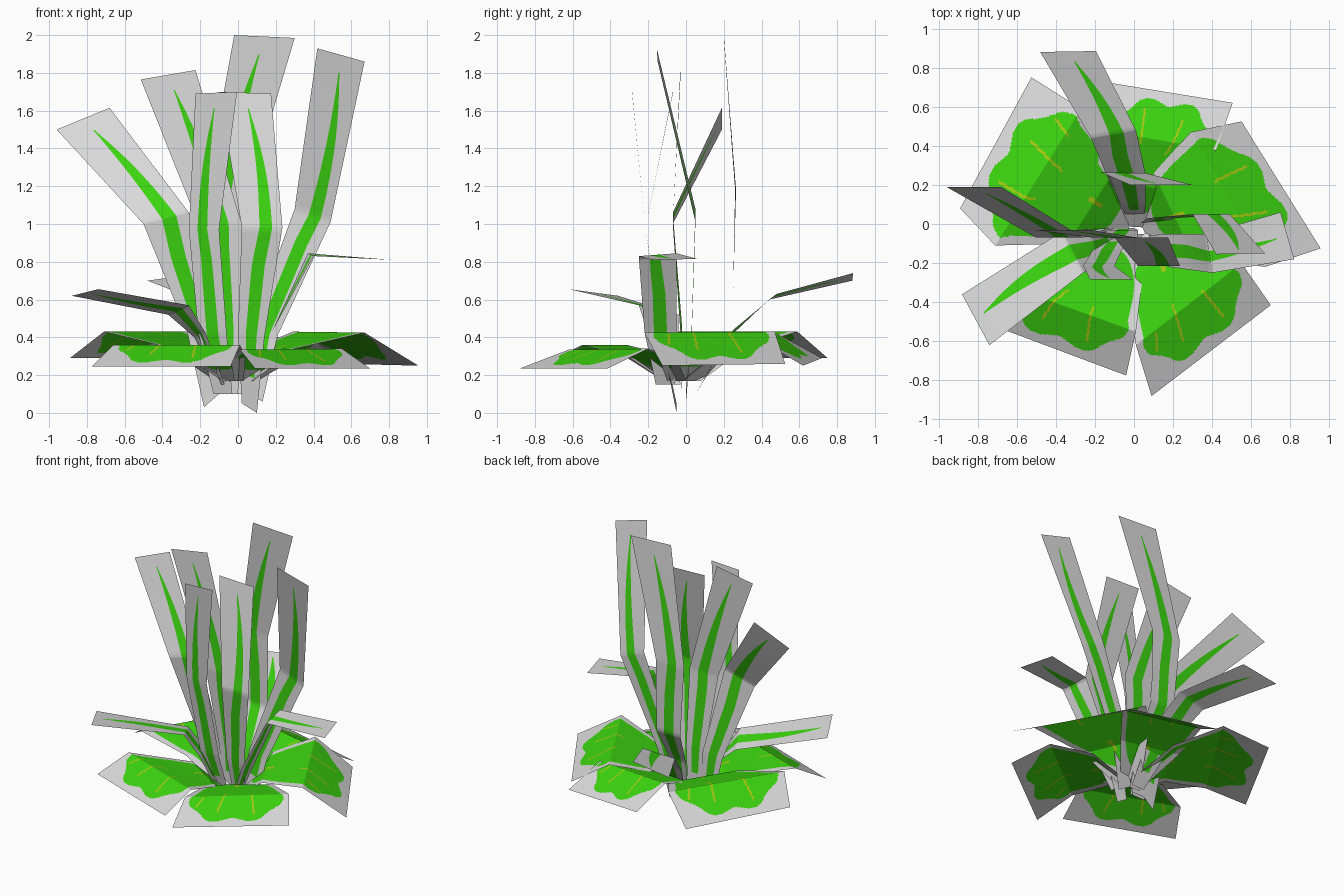
import bpy, math
from mathutils import Vector

if "Cube" in bpy.data.objects:
    bpy.data.objects.remove(bpy.data.objects["Cube"])


def material(name, rgb):
    m = bpy.data.materials.new(name)
    m.diffuse_color = (*rgb, 1)
    m.use_nodes = True
    m.node_tree.nodes["Principled BSDF"].inputs["Base Color"].default_value = m.diffuse_color
    return m


MATS = [material("pale_grey_card", (0.70, 0.70, 0.70)),
        material("leaf_green", (0.045, 0.66, 0.005)),
        material("vein_yellow", (0.38, 0.60, 0.006))]


def card_sampler(rows):
    """Point on a bent card: t runs root to tip, u from left to right."""
    rows = [(Vector(a), Vector(b)) for a, b in rows]
    mids = [(a + b) / 2 for a, b in rows]
    d = [0]
    for p, q in zip(mids, mids[1:]):
        d.append(d[-1] + (q - p).length)
    d = [x / d[-1] for x in d]

    def at(t, u):
        i = 0
        while i < len(d) - 2 and t > d[i + 1]:
            i += 1
        k = (t - d[i]) / (d[i + 1] - d[i])
        left = rows[i][0].lerp(rows[i + 1][0], k)
        right = rows[i][1].lerp(rows[i + 1][1], k)
        return left.lerp(right, u)
    return at, d


def build(name, at, ts, columns, rule):
    """Grid mesh; columns(t) gives u values, rule(t, u, column) the colour."""
    verts, faces, mats = [], [], []
    for t in ts:
        verts += [at(t, u) for u in columns(t)]
    n = len(columns(0))
    for i in range(len(ts) - 1):
        tm = (ts[i] + ts[i + 1]) / 2
        us = columns(tm)
        for j in range(n - 1):
            a = i * n + j
            faces.append((a, a + 1, a + n + 1, a + n))
            mats.append(rule(tm, (us[j] + us[j + 1]) / 2, j))
    me = bpy.data.meshes.new(name)
    me.from_pydata(verts, [], faces)
    for m in MATS:
        me.materials.append(m)
    me.polygons.foreach_set("material_index", mats)
    me.polygons.foreach_set("use_smooth", [True] * len(faces))
    ob = bpy.data.objects.new(name, me)
    bpy.context.collection.objects.link(ob)


def blade(name, bow, rows):
    """Narrow card with a tapering green stripe that bows to one side."""
    at, d = card_sampler(rows)
    ts = sorted(set([i / 40 for i in range(41)] + d))

    def columns(t):
        w = max(0.012, 0.21 * (1 - min(1, t / 0.96) ** 2.6))
        c = 0.5 + bow * math.sin(math.pi * min(1, max(0, (t - 0.45) / 0.53)))
        return [0, c - w, c + w, 1]
    build(name, at, ts, columns,
          lambda t, u, j: 1 if j == 1 and 0.1 < t < 0.95 else 0)


def broad_leaf(name, rows):
    """Wide card painted with a lobed leaf and a few yellow veins."""
    at, d = card_sampler(rows)
    n = 108
    ts = sorted(set([i / n for i in range(n + 1)] + d))
    us = [i / n for i in range(n + 1)]

    def rule(t, u, j):
        x, y = (u - 0.5) * 2, t - 0.52
        a, b = abs(x) / 0.87, abs(y) / 0.41
        ang = math.atan2(y / 0.41, x / 0.87)
        lobes = 0.16 * math.cos(8 * ang) if y > 0.1 else 0
        if a ** 3 + b ** 3 > 0.95 - lobes:
            return 0
        # veins: slope, start, end, half width
        for slope, lo, hi, w in ((0.1, 0.24, 0.34, 0.05), (0.3, 0.56, 0.82, 0.018),
                                 (-0.35, 0.6, 0.86, 0.018), (0.75, 0.64, 0.76, 0.018)):
            if lo < t < hi and abs(x - slope * (t + 0.2)) < w:
                return 2
        return 1
    build(name, at, ts, lambda t: us, rule)


# tall upright blades, rows from root to tip
blade("tall_blade_left", .10, [
    ((-.18, -.02, .03), (-.10, -.02, .10)), ((-.27, -.03, .43), (-.12, -.02, .45)),
    ((-.50, -.07, 1.0), (-.26, -.07, 1.06)), ((-.96, .19, 1.50), (-.68, .19, 1.615))])
blade("tall_blade_back_left", .08, [
    ((-.10, -.02, .10), (0, -.02, .10)), ((-.13, -.03, .45), (.02, -.03, .45)),
    ((-.21, -.07, 1.0), (.02, -.07, 1.0)), ((-.515, -.03, 1.765), (-.225, -.03, 1.815))])
blade("tall_blade_front_left", -.10, [
    ((-.13, -.05, .10), (-.03, -.05, .10)), ((-.21, -.13, .42), (-.06, -.13, .42)),
    ((-.26, -.215, .97), (-.10, -.215, .97)), ((-.225, -.285, 1.69), (-.005, -.285, 1.70))])
blade("tall_blade_front_right", .14, [
    ((.02, -.05, .05), (.10, -.05, 0)), ((0, -.13, .42), (.14, -.13, .40)),
    ((.02, -.215, .98), (.235, -.215, .98)), ((-.10, -.07, 1.70), (.175, -.07, 1.69))])
blade("tall_blade_back", -.10, [
    ((-.03, .02, .10), (.05, .02, .10)), ((-.07, .10, .40), (.06, .10, .40)),
    ((-.13, .25, .66), (.06, .25, .66)), ((-.17, .265, 1.18), (.06, .26, 1.18)),
    ((-.02, .20, 2.0), (.30, .20, 1.985))])
blade("tall_blade_right", .13, [
    ((.03, 0, .12), (.13, 0, .06)), ((.07, .03, .45), (.21, .03, .41)),
    ((.30, .05, 1.08), (.49, .05, 1.01)), ((.42, -.155, 1.93), (.67, -.15, 1.86))])

# short arching blades
blade("short_blade_left", -.08, [
    ((-.10, -.03, .15), (-.07, -.12, .15)), ((-.23, -.04, .40), (-.17, -.20, .42)),
    ((-.37, -.04, .52), (-.26, -.25, .57)), ((-.88, -.36, .62), (-.74, -.62, .655))])
blade("short_blade_back", .10, [
    ((-.04, .05, .10), (.06, .05, .10)), ((-.14, .25, .42), (.06, .25, .44)),
    ((-.22, .44, .60), (.01, .48, .63)), ((-.48, .88, .70), (-.195, .885, .74))])
blade("short_blade_right", .08, [
    ((.06, -.06, .15), (.06, -.16, .15)), ((.18, -.05, .43), (.18, -.22, .43)),
    ((.37, -.05, .845), (.40, -.25, .83)), ((.75, .06, .815), (.82, -.18, .81))])

# broad drooping leaves of the base rosette
broad_leaf("broad_leaf_back_left", [
    ((-.08, -.10, .17), (.04, .08, .17)), ((-.34, -.10, .34), (-.08, .31, .34)),
    ((-.71, -.11, .43), (-.27, .59, .43)), ((-.89, .08, .29), (-.525, .75, .29))])
broad_leaf("broad_leaf_back", [
    ((-.09, -.01, .17), (.10, -.02, .17)), ((-.19, .23, .34), (.25, .16, .32)),
    ((-.17, .48, .42), (.42, .38, .39)), ((-.11, .72, .29), (.505, .62, .25))])
broad_leaf("broad_leaf_right", [
    ((0, .08, .17), (.08, -.10, .17)), ((.10, .26, .35), (.30, -.16, .34)),
    ((.29, .47, .43), (.67, -.22, .425)), ((.55, .525, .26), (.955, -.125, .25))])
broad_leaf("broad_leaf_front_right", [
    ((.10, 0, .17), (-.02, -.12, .17)), ((.31, -.05, .29), (-.04, -.31, .29)),
    ((.55, -.20, .34), (.01, -.62, .335)), ((.70, -.415, .235), (.09, -.88, .235))])
broad_leaf("broad_leaf_front_left", [
    ((.03, -.12, .17), (-.12, -.02, .17)), ((.04, -.31, .30), (-.31, -.08, .30)),
    ((.01, -.55, .36), (-.66, -.31, .36)), ((-.04, -.775, .245), (-.775, -.50, .245))])
